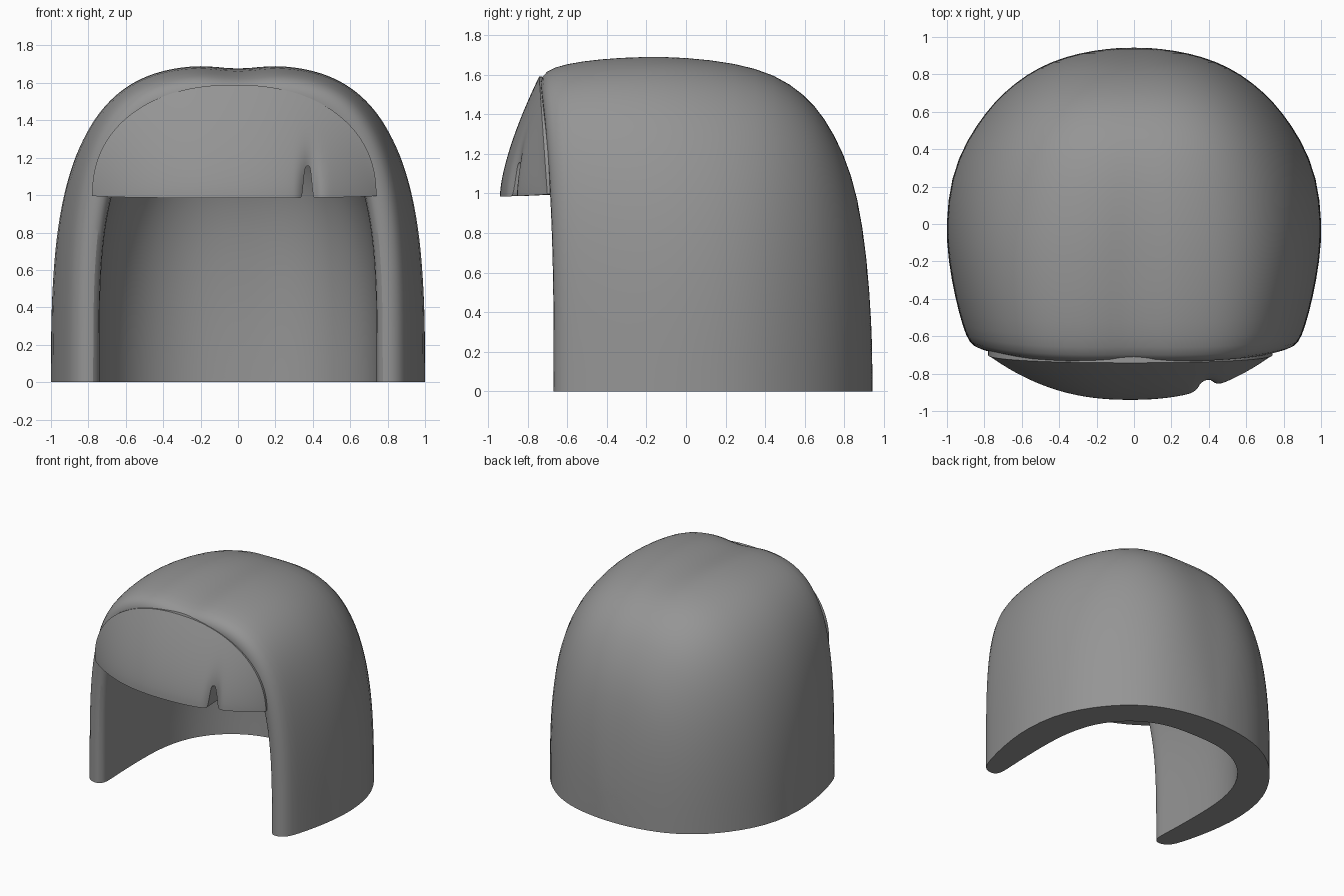
import bpy, bmesh
from math import sin, cos, pi, exp

cube = bpy.data.objects.get("Cube")
if cube:
    bpy.data.objects.remove(cube)

grey = bpy.data.materials.new("hair_grey")
grey.use_nodes = True
COLOR = (0.3, 0.3, 0.3, 1)
grey.diffuse_color = COLOR
grey.node_tree.nodes["Principled BSDF"].inputs["Base Color"].default_value = COLOR


def finish(name, bm, angle):
    bmesh.ops.remove_doubles(bm, verts=bm.verts, dist=0.0005)
    bmesh.ops.recalc_face_normals(bm, faces=bm.faces)
    mesh = bpy.data.meshes.new(name)
    bm.to_mesh(mesh)
    bm.free()
    mesh.materials.append(grey)
    obj = bpy.data.objects.new(name, mesh)
    bpy.context.collection.objects.link(obj)
    bpy.ops.object.select_all(action='DESELECT')
    obj.select_set(True)
    bpy.context.view_layer.objects.active = obj
    bpy.ops.object.shade_smooth_by_angle(angle=angle)
    return obj


def skin(bm, rows):
    for a, b in zip(rows, rows[1:]):
        for i in range(len(a) - 1):
            bm.faces.new((a[i], a[i + 1], b[i + 1], b[i]))


# Hair shell: arches (y, half width, height) run from the back to the front rim
OUTER = [(.945, 0, 0), (.938, .14, .34), (.915, .29, .67), (.87, .44, .98), (.8, .575, 1.2),
         (.7, .7, 1.385), (.6, .79, 1.5), (.45, .895, 1.605), (.25, .98, 1.665), (0, 1.007, 1.695),
         (-.2, .993, 1.698), (-.4, .955, 1.685), (-.55, .915, 1.66), (-.64, .88, 1.625), (-.67, .825, 1.57)]
INNER = [(.7, 0, 0), (.698, .1, .28), (.69, .21, .5), (.66, .33, .83), (.6, .45, 1.04), (.52, .55, 1.2),
         (.42, .63, 1.31), (.3, .695, 1.39), (.12, .74, 1.43), (-.05, .752, 1.45), (-.25, .752, 1.45),
         (-.42, .748, 1.45), (-.55, .742, 1.45), (-.63, .74, 1.455), (-.67, .77, 1.5)]
SEGMENTS = 72


def arch(bm, y, w, h):
    row = []
    front = min(max((.2 - y) / .87, 0), 1)
    crown = min(max((.5 - y) / .7, 0), 1)
    power = 2 / (2.85 + .65 * front)
    for i in range(SEGMENTS + 1):
        a = pi * i / SEGMENTS
        c, s = cos(a), max(sin(a), 0)
        x = w * abs(c) ** power * (1 if c > 0 else -1)
        z = h * s ** power if 0 < i < SEGMENTS else 0
        # shallow parting on the crown, and a rim that leans forward at the top
        z -= .028 * exp(-(x / .12) ** 2) * crown * s
        row.append(bm.verts.new((x, y - .075 * front ** 2 * (z / 1.6) ** 3, z)))
    return row


bm = bmesh.new()
rows = [arch(bm, *p) for p in OUTER + INNER[::-1]]
skin(bm, rows)
for side in (0, -1):
    for k in range(len(OUTER) - 1):
        bm.faces.new((rows[k][side], rows[k + 1][side], rows[-k - 2][side], rows[-k - 1][side]))
bmesh.ops.remove_doubles(bm, verts=bm.verts, dist=0.0005)
crease = bm.edges.layers.float.new("crease_edge")
for e in bm.edges:
    flat = [f for f in e.link_faces if all(abs(v.co.z) < .001 for v in f.verts)]
    if len(flat) == 1:
        e[crease] = 1
shell = finish("hair_shell", bm, 0.9)
sub = shell.modifiers.new("smooth", 'SUBSURF')
sub.levels = sub.render_levels = 1

# Fringe: a curved wedge across the brow with one narrow notch on the left
HALF, MID, LOW, HIGH, STEPS = .76, -.02, .985, 1.59, 18
xs = [MID - HALF * cos(pi * i / 90) for i in range(91)]
xs = sorted(xs + [.3 + .004 * i for i in range(38)])
bm = bmesh.new()
columns = []
for x in xs:
    u = min(abs((x - MID) / HALF), 1)
    top = LOW + .015 + (HIGH - LOW - .015) * (1 - u ** 2.2) ** (1 / 2.2)
    low = LOW + .17 * exp(-((x - .372) / .024) ** 4) + .01 * u ** 4
    depth = .24 * (1 - u ** 2.3)
    column = [bm.verts.new((x, -.67, low + .008))]
    for j in range(STEPS + 1):
        z = low + (top - low) * j / STEPS
        full = (z - LOW) / (HIGH - LOW)
        rise = (z - LOW) / (top - LOW)
        y = -.7 - .042 * full - depth * (1 - rise ** 1.4)
        y += .055 * exp(-((x - .385) / .045) ** 2 - (full / .3) ** 2)
        column.append(bm.verts.new((x, y, z)))
    column.append(bm.verts.new((x, -.67 - .02 * full, top - .002)))
    column.append(column[0])
    columns.append(column)
skin(bm, columns)
finish("fringe", bm, 0.7)
